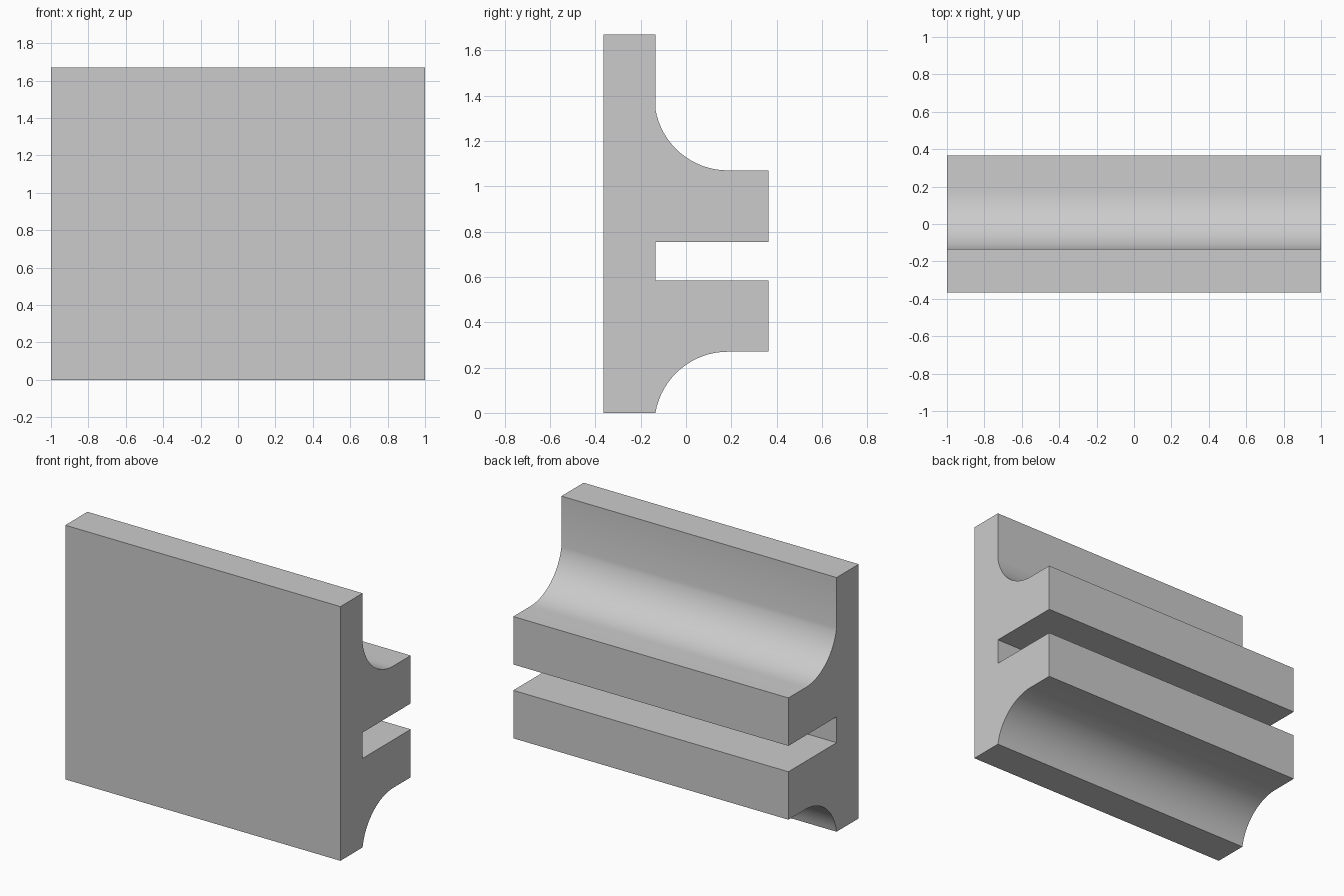
import bpy, bmesh, math

if "Cube" in bpy.data.objects:
    bpy.data.objects.remove(bpy.data.objects["Cube"], do_unlink=True)

# Section dimensions
HALF_LENGTH = 1.0
FRONT, PLATE_BACK, RIB_BACK = -0.365, -0.135, 0.365
HEIGHT, MIDDLE = 1.67, 0.67      # MIDDLE is the symmetry height of the two ribs
SLOT, RIB_TOP = 0.085, 0.40      # heights measured from MIDDLE
RISE, RUN, STEPS = 0.27, 0.32, 16

# Concave fillet: tangent to the rib, meeting the plate at a slight angle
sweep = 2 * math.atan(RISE / RUN)
radius = RUN / math.sin(sweep)
fillet = []
for i in range(STEPS + 1):
    a = sweep * i / STEPS
    fillet.append((PLATE_BACK + RUN - radius * math.sin(a),
                   RIB_TOP + radius * (1 - math.cos(a))))

# Upper half of the ribbed side, from the slot to the plate, then mirrored
half = [(PLATE_BACK, SLOT), (RIB_BACK, SLOT), (RIB_BACK, RIB_TOP)] + fillet
upper = [(y, MIDDLE + z) for y, z in half]
lower = [(y, MIDDLE - z) for y, z in reversed(half)]
profile = [(FRONT, 0)] + lower + upper + [(PLATE_BACK, HEIGHT), (FRONT, HEIGHT)]

# Extrude the section along x
bm = bmesh.new()
cap = bm.faces.new([bm.verts.new((-HALF_LENGTH, y, z)) for y, z in profile])
new = bmesh.ops.extrude_face_region(bm, geom=[cap], use_keep_orig=True)["geom"]
bmesh.ops.translate(bm, vec=(2 * HALF_LENGTH, 0, 0),
                    verts=[v for v in new if isinstance(v, bmesh.types.BMVert)])
bmesh.ops.recalc_face_normals(bm, faces=bm.faces)
mesh = bpy.data.meshes.new("slotted_rail")
bm.to_mesh(mesh)
bm.free()

rail = bpy.data.objects.new("slotted_rail", mesh)
bpy.context.collection.objects.link(rail)

# Plain grey material
grey = bpy.data.materials.new("light grey")
grey.use_nodes = True
color = (0.6, 0.6, 0.6, 1)
grey.diffuse_color = color
grey.node_tree.nodes["Principled BSDF"].inputs["Base Color"].default_value = color
mesh.materials.append(grey)

# Smooth fillets, sharp corners
bpy.ops.object.select_all(action="DESELECT")
rail.select_set(True)
bpy.context.view_layer.objects.active = rail
bpy.ops.object.shade_smooth_by_angle(angle=math.radians(30))
